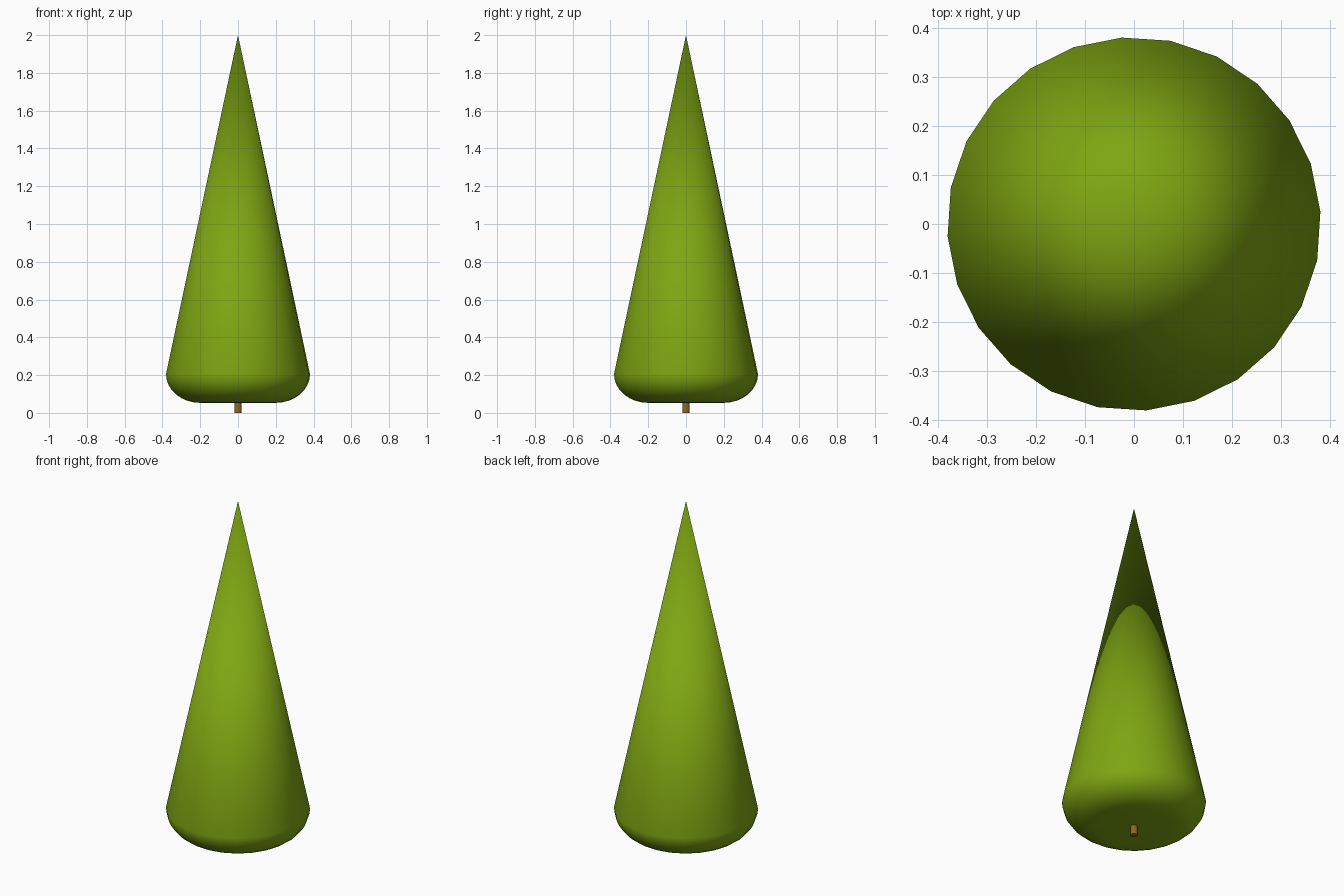
import bpy, bmesh
from math import sin, cos, pi, radians

if "Cube" in bpy.data.objects:
    bpy.data.objects.remove(bpy.data.objects["Cube"])


def material(name, color):
    m = bpy.data.materials.new(name)
    m.diffuse_color = (*color, 1)
    m.use_nodes = True
    m.node_tree.nodes["Principled BSDF"].inputs["Base Color"].default_value = m.diffuse_color
    return m


def lathe(name, profile, sides, mat, offset=0.0):
    """Closed solid of revolution; radius 0 gives a single pole vertex."""
    bm = bmesh.new()
    rings = []
    for r, z in profile:
        if r == 0:
            rings.append([bm.verts.new((0, 0, z))] * sides)
        else:
            rings.append([bm.verts.new((r * cos(offset + 2 * pi * i / sides),
                                        r * sin(offset + 2 * pi * i / sides), z))
                          for i in range(sides)])
    for a, b in zip(rings, rings[1:]):
        for i in range(sides):
            j = (i + 1) % sides
            quad = list(dict.fromkeys((a[i], a[j], b[j], b[i])))
            bm.faces.new(quad).smooth = True
    bmesh.ops.recalc_face_normals(bm, faces=bm.faces)
    me = bpy.data.meshes.new(name)
    bm.to_mesh(me)
    bm.free()
    me.materials.append(mat)
    ob = bpy.data.objects.new(name, me)
    bpy.context.collection.objects.link(ob)
    return ob


# foliage: flat underside, rounded lower rim, straight cone to the tip
rim = [(0.2 + 0.182 * sin(t * pi / 16), 0.205 - 0.152 * cos(t * pi / 16))
       for t in range(9)]
lathe("foliage", [(0, 0.053)] + rim + [(0, 2.0)], 24,
      material("foliage_green", (0.21, 0.38, 0.006)), radians(3.75))

# trunk: short stub reaching into the foliage
trunk = lathe("trunk", [(0, 0), (0.02, 0), (0.02, 0.1), (0, 0.1)], 8,
              material("trunk_brown", (0.3, 0.14, 0.01)), radians(22.5))
bpy.context.view_layer.objects.active = trunk
trunk.select_set(True)
bpy.ops.object.shade_smooth_by_angle(angle=radians(50))
